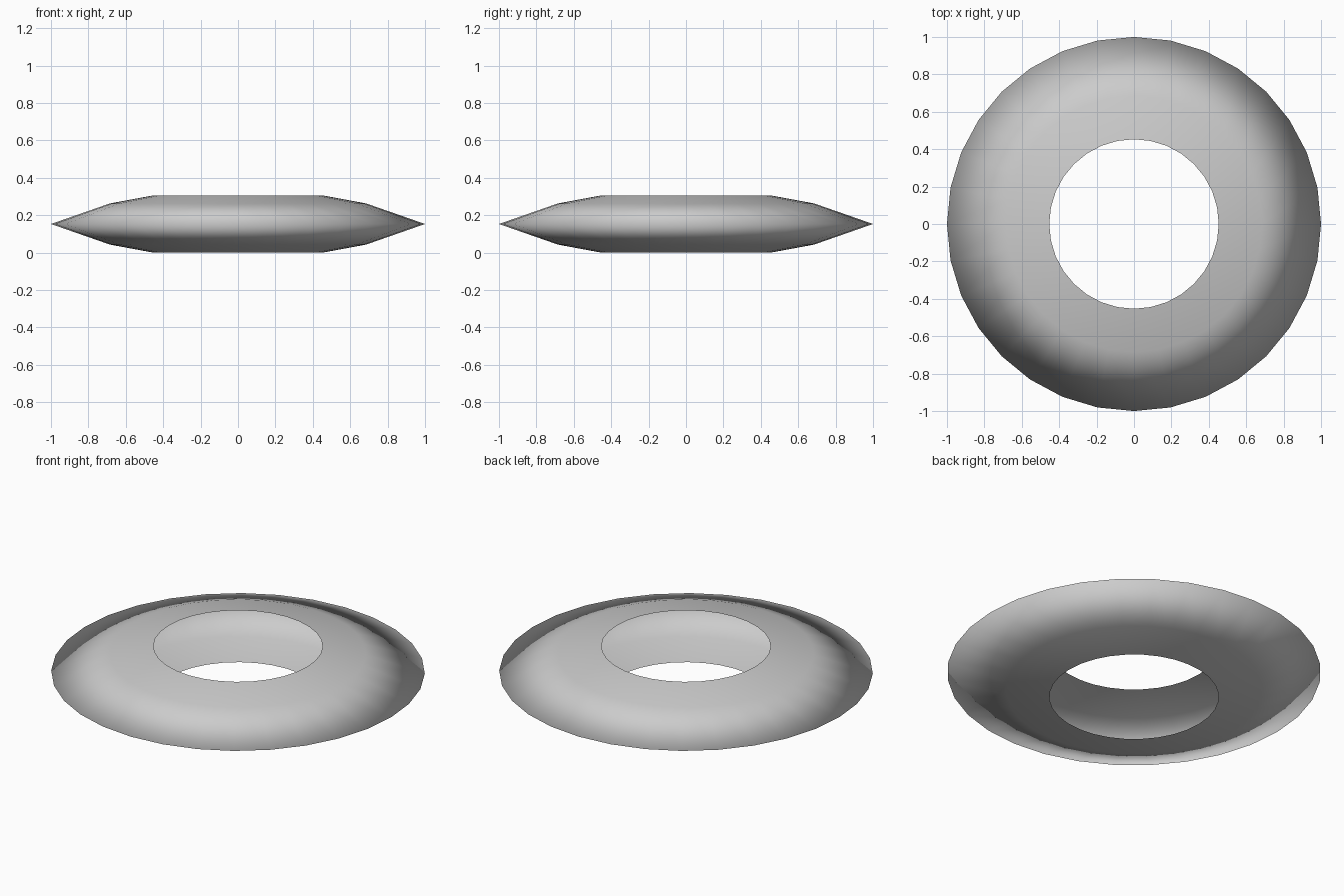
import bpy, bmesh, math

if "Cube" in bpy.data.objects:
    bpy.data.objects.remove(bpy.data.objects["Cube"])

SEGMENTS = 32
# Profile (radius, height): open at the hole, pointed at the outer rim
H = 0.306
PROFILE = [(0.453, H), (0.685, 0.263), (1.0, H / 2), (0.685, H - 0.263), (0.453, 0.0)]

# Hollow lens-shaped ring shell, spun from the profile
bm = bmesh.new()
rings = []
for r, z in PROFILE:
    rings.append([bm.verts.new((r * math.cos(2 * math.pi * i / SEGMENTS),
                                r * math.sin(2 * math.pi * i / SEGMENTS), z))
                  for i in range(SEGMENTS)])
for upper, lower in zip(rings, rings[1:]):
    for i in range(SEGMENTS):
        j = (i + 1) % SEGMENTS
        face = bm.faces.new((upper[i], lower[i], lower[j], upper[j]))
        face.smooth = True  # soft shading across the rim too

mesh = bpy.data.meshes.new("ring_shell")
bm.to_mesh(mesh)
bm.free()
ring = bpy.data.objects.new("ring_shell", mesh)
bpy.context.collection.objects.link(ring)
